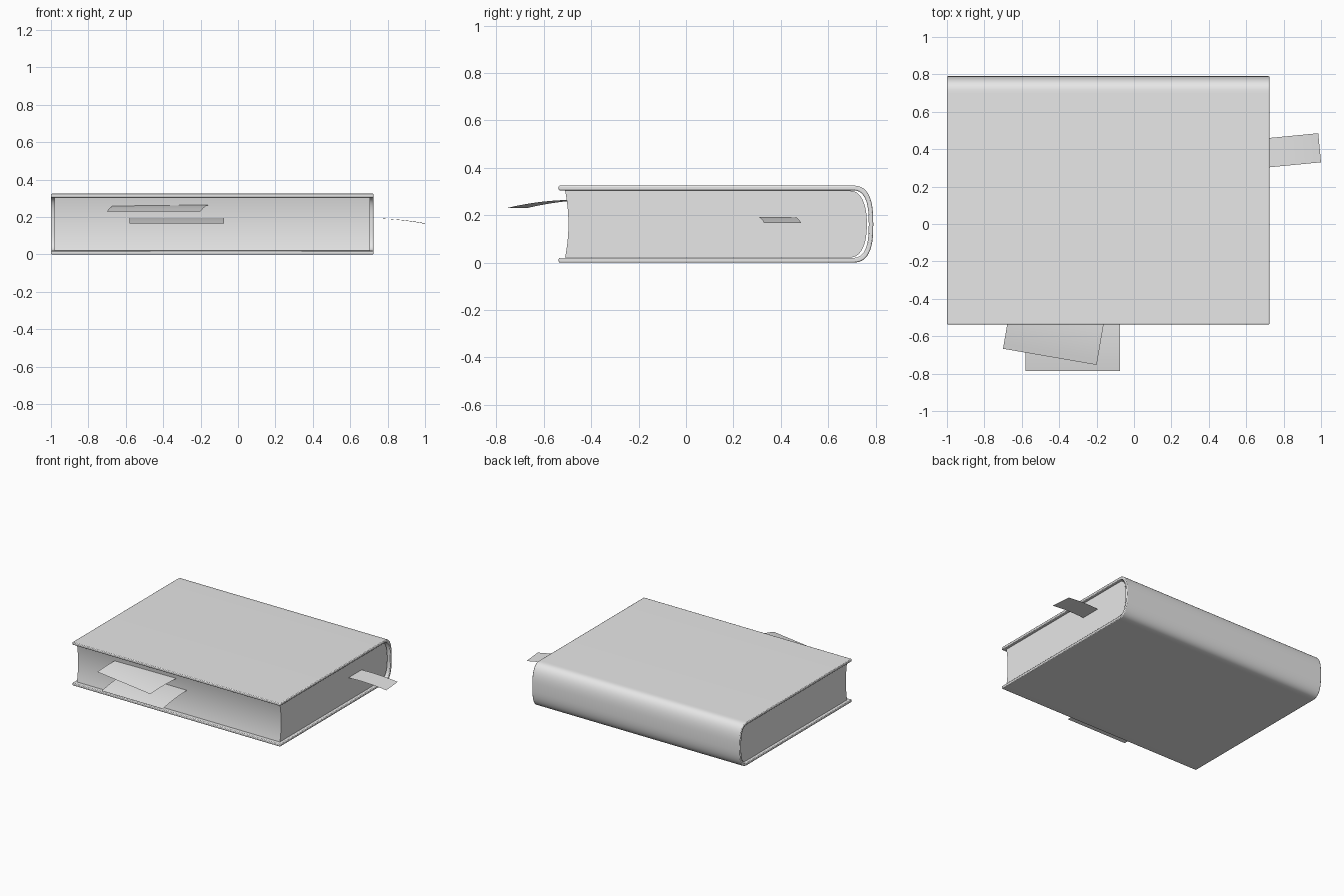
import bpy, bmesh, math
from mathutils import Vector

if "Cube" in bpy.data.objects:
    bpy.data.objects.remove(bpy.data.objects["Cube"])

grey = bpy.data.materials.new("plain grey")
grey.diffuse_color = (0.8, 0.8, 0.8, 1)
grey.use_nodes = True
grey.node_tree.nodes["Principled BSDF"].inputs["Base Color"].default_value = grey.diffuse_color

MID = 0.1625  # half height of the book


def finish(name, bm, angle=35):
    me = bpy.data.meshes.new(name)
    bm.to_mesh(me)
    bm.free()
    me.materials.append(grey)
    ob = bpy.data.objects.new(name, me)
    bpy.context.collection.objects.link(ob)
    bpy.ops.object.select_all(action='DESELECT')
    ob.select_set(True)
    bpy.context.view_layer.objects.active = ob
    bpy.ops.object.shade_smooth_by_angle(angle=math.radians(angle))
    return ob


def extrude_profile(name, points, x0, x1):
    """Extrude a closed (y, z) outline along x."""
    bm = bmesh.new()
    face = bm.faces.new([bm.verts.new((x0, y, z)) for y, z in points])
    ext = bmesh.ops.extrude_face_region(bm, geom=[face])
    verts = [g for g in ext['geom'] if isinstance(g, bmesh.types.BMVert)]
    bmesh.ops.translate(bm, vec=(x1 - x0, 0, 0), verts=verts)
    bmesh.ops.recalc_face_normals(bm, faces=bm.faces)
    return finish(name, bm)


def spine_curve(y0, depth, half, power, steps=28):
    """Rounded spine arc from bottom to top."""
    pts = []
    for i in range(steps + 1):
        t = -math.pi / 2 + math.pi * i / steps
        c, s = max(math.cos(t), 0), math.sin(t)
        pts.append((y0 + depth * c ** (2 / power),
                    MID + half * math.copysign(abs(s) ** (2 / power), s)))
    return pts


# Cover: two boards joined by a rounded spine
outer = spine_curve(0.70, 0.09, MID, 2.7)
inner = spine_curve(0.70, 0.071, MID - 0.02, 2.7)
cover = extrude_profile(
    "cover",
    [(-0.537, 0.0)] + outer + [(-0.537, 2 * MID), (-0.537, 2 * MID - 0.02)]
    + inner[::-1] + [(-0.537, 0.02)], -1.0, 0.725)
bev = cover.modifiers.new("soft edges", 'BEVEL')
bev.width, bev.segments, bev.limit_method = 0.005, 2, 'ANGLE'
bev.angle_limit = math.radians(50)

# Page block: rounded back, hollow fore edge
half = MID - 0.0215
back = spine_curve(0.69, 0.073, half, 2.3)
fore = [(-0.496 - 0.014 * (k / 8) ** 2, MID - half * k / 8) for k in range(-8, 9)]
extrude_profile("pages", back + fore, -0.98, 0.705)


def paper_strip(name, tip, direction, width, z, drop, length=0.42, free=0.29, n=12):
    """Thin sheet sticking out of the pages and sagging towards its tip."""
    d = Vector(direction).normalized()
    side = Vector((-d.y, d.x)) * width / 2
    bm = bmesh.new()
    rows = []
    for i in range(n + 1):
        back_off = length * (1 - i / n)
        p = Vector(tip) - d * back_off
        sag = max(0, 1 - back_off / free) ** 2 * drop
        rows.append([bm.verts.new((q.x, q.y, z - sag)) for q in (p - side, p + side)])
    for a, b in zip(rows, rows[1:]):
        bm.faces.new((a[0], b[0], b[1], a[1]))
    return finish(name, bm)


# Bookmark and two loose notes
paper_strip("bookmark", (0.9925, 0.4075), (0.995, 0.096), 0.156, 0.193, 0.026)
paper_strip("lower_note", (-0.3275, -0.787), (0, -1), 0.506, 0.195, 0.028)
paper_strip("upper_note", (-0.45, -0.71), (-0.17, -0.985), 0.508, 0.265, 0.034)
